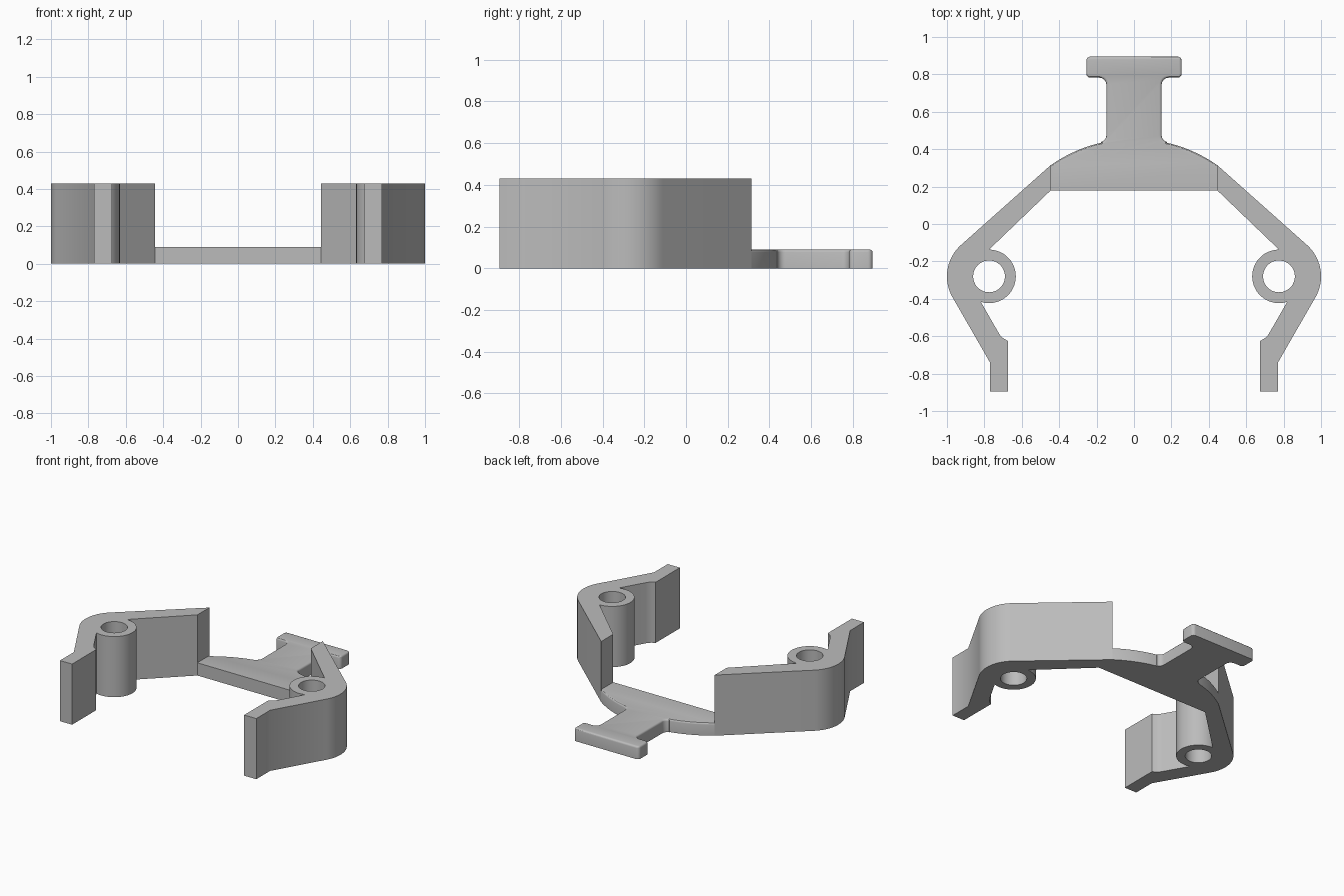
import bpy, bmesh
from math import cos, sin, radians, asin, degrees

if "Cube" in bpy.data.objects:
    bpy.data.objects.remove(bpy.data.objects["Cube"])

# One plain grey for the whole bracket
grey = bpy.data.materials.new("plain grey")
grey.use_nodes = True
grey.diffuse_color = (0.5, 0.5, 0.5, 1)
grey.node_tree.nodes["Principled BSDF"].inputs["Base Color"].default_value = (0.5, 0.5, 0.5, 1)


def arc(cx, cy, r, a0, a1, n):
    """Points on a circular arc, angles in degrees."""
    angles = [radians(a0 + (a1 - a0) * i / n) for i in range(n + 1)]
    return [(cx + r * cos(a), cy + r * sin(a)) for a in angles]


def prism(name, outline, height, rounded=None, radius=0.013):
    """Extrude an outline from the ground; round the top edges chosen by a rule."""
    bm = bmesh.new()
    base = bm.faces.new([bm.verts.new((x, y, 0)) for x, y in outline])
    extruded = bmesh.ops.extrude_face_region(bm, geom=[base])["geom"]
    top = [v for v in extruded if isinstance(v, bmesh.types.BMVert)]
    bmesh.ops.translate(bm, verts=top, vec=(0, 0, height))
    bmesh.ops.recalc_face_normals(bm, faces=bm.faces)
    if rounded:
        edges = [e for e in bm.edges
                 if all(v.co.z > height / 2 and rounded(v.co) for v in e.verts)]
        bmesh.ops.bevel(bm, geom=edges, offset=radius, segments=3,
                        profile=0.5, affect='EDGES')
    mesh = bpy.data.meshes.new(name)
    bm.to_mesh(mesh)
    bm.free()
    obj = bpy.data.objects.new(name, mesh)
    mesh.materials.append(grey)
    bpy.context.collection.objects.link(obj)
    return obj


def activate(obj):
    bpy.ops.object.select_all(action='DESELECT')
    obj.select_set(True)
    bpy.context.view_layer.objects.active = obj


ARM_H, PLATE_H = 0.43, 0.09
JOIN_X = 0.445
EYE = (0.775, -0.28)

# Left arm: straight wall, rounded elbow with a tube, and a bent foot
arm_outline = (
    [(JOIN_X, 0.315), (JOIN_X, 0.18)]
    + arc(*EYE, 0.143, 90, 288, 40)
    + [(0.725, -0.58), (0.715, -0.595), (0.7, -0.61), (0.675, -0.625),
       (0.675, -0.895), (0.77, -0.895), (0.77, -0.74)]
    + arc(*EYE, 0.225, -30, 48, 20))
left_arm = prism("left_arm", arm_outline, ARM_H)

# Bore the tube through
bore = prism("bore_cutter", arc(*EYE, 0.085, 0, 352.5, 47), ARM_H + 0.2)
bore.location.z = -0.1
bore.hide_render = True
cut = left_arm.modifiers.new("bore", 'BOOLEAN')
cut.operation = 'DIFFERENCE'
cut.solver = 'EXACT'
cut.object = bore
activate(left_arm)
bpy.ops.object.modifier_apply(modifier="bore")
bpy.data.objects.remove(bore)

# Right arm: mirrored copy
right_arm = left_arm.copy()
right_arm.data = left_arm.data.copy()
right_arm.name = "right_arm"
bpy.context.collection.objects.link(right_arm)
for v in right_arm.data.vertices:
    v.co.x = -v.co.x
right_arm.data.flip_normals()

# Bridge plate with a curved back, narrow neck and T-shaped tab
R, CY = 0.775, -0.32
start = 90 - degrees(asin(JOIN_X / R))
end = 90 - degrees(asin(0.175 / R))
half = (
    [(JOIN_X, 0.18)]
    + arc(0, CY, R, start, end, 12)
    + arc(0.185, 0.475, 0.037, 256, 180, 6)
    + arc(0.185, 0.745, 0.037, 180, 90, 6)
    + arc(0.233, 0.804, 0.022, -90, 0, 5)
    + arc(0.233, 0.873, 0.022, 0, 90, 5))
plate_outline = half + [(-x, y) for x, y in reversed(half)]
bridge = prism("bridge_plate", plate_outline, PLATE_H, rounded=lambda co: co.y > 0.25)

# Smooth curves, crisp corners
for obj in (left_arm, right_arm, bridge):
    activate(obj)
    bpy.ops.object.shade_smooth_by_angle(angle=radians(30))
